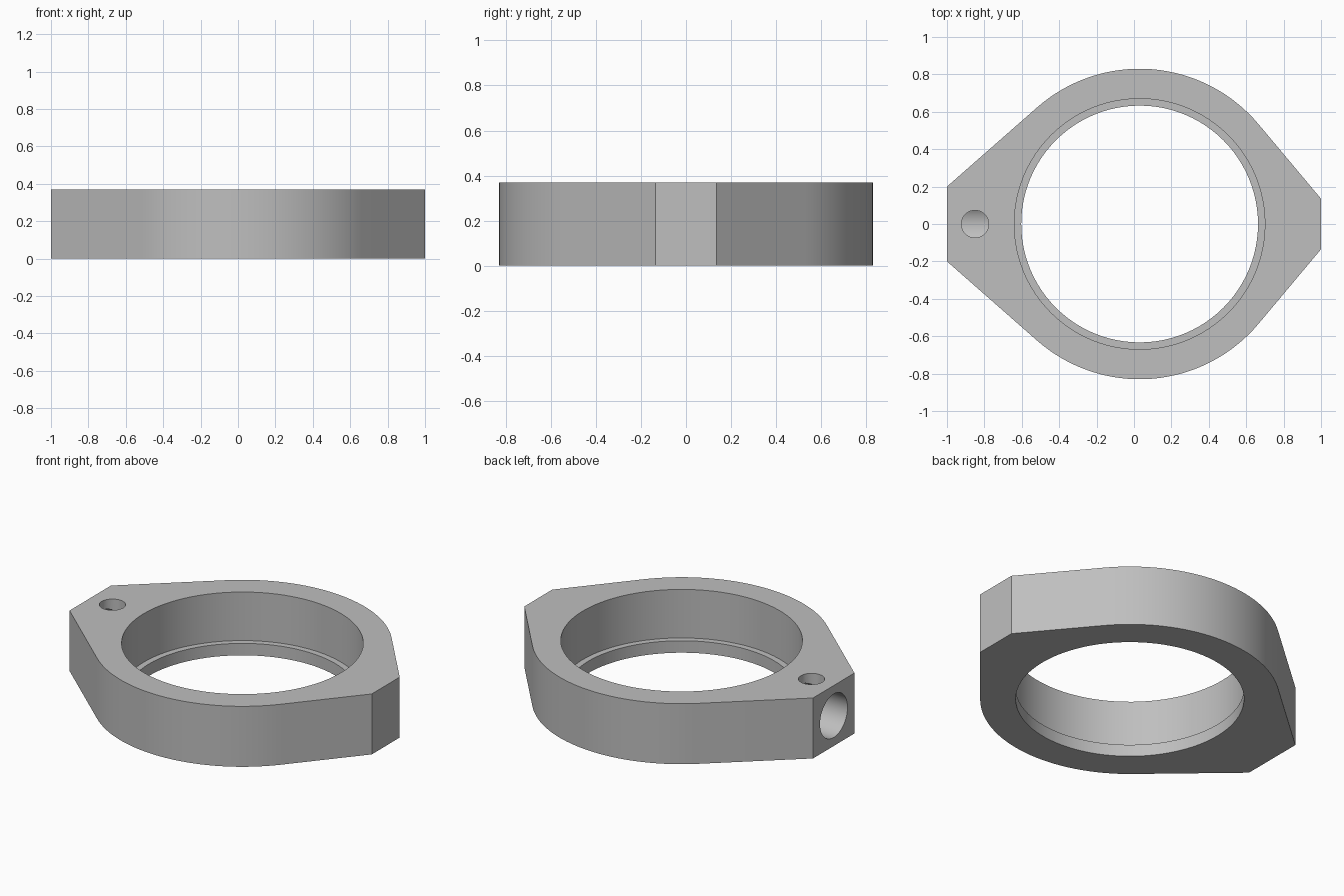
import bpy, bmesh
from math import acos, atan2, cos, sin, hypot, pi, radians
from mathutils import Matrix, Vector

cube = bpy.data.objects.get("Cube")
if cube:
    bpy.data.objects.remove(cube, do_unlink=True)

HEIGHT = 0.37
CENTRE_X = 0.03
OUTER_R = 0.83

grey = bpy.data.materials.new("plain grey")
grey.use_nodes = True
colour = (0.52, 0.52, 0.52, 1)
grey.diffuse_color = colour
grey.node_tree.nodes["Principled BSDF"].inputs["Base Color"].default_value = colour


def add_object(name, bm):
    bmesh.ops.recalc_face_normals(bm, faces=bm.faces)
    mesh = bpy.data.meshes.new(name)
    bm.to_mesh(mesh)
    bm.free()
    mesh.materials.append(grey)
    obj = bpy.data.objects.new(name, mesh)
    bpy.context.collection.objects.link(obj)
    return obj


def cylinder(name, radius, start, end, segments):
    """Cylinder running from one point to another."""
    start, end = Vector(start), Vector(end)
    axis = end - start
    turn = axis.to_track_quat('Z', 'Y').to_matrix().to_4x4()
    bm = bmesh.new()
    bmesh.ops.create_cone(bm, cap_ends=True, segments=segments, radius1=radius,
                          radius2=radius, depth=axis.length,
                          matrix=Matrix.Translation((start + end) / 2) @ turn)
    return add_object(name, bm)


def tangent_angle(x, y):
    """Angle on the outer circle where the line from a corner touches it."""
    dx = x - CENTRE_X
    swing = acos(OUTER_R / hypot(dx, y))
    return atan2(y, dx) + (swing if x > 0 else -swing)


# Outline: round body with straight flanks running to two flat ends
right_corner, left_corner = (1, 0.135), (-1, 0.2)
a0, a1 = tangent_angle(*right_corner), tangent_angle(*left_corner)
steps = 32
arc = [a0 + (a1 - a0) * i / steps for i in range(steps + 1)]
upper = [right_corner]
upper += [(CENTRE_X + OUTER_R * cos(a), OUTER_R * sin(a)) for a in arc]
upper.append(left_corner)
outline = upper + [(x, -y) for x, y in reversed(upper)]

bm = bmesh.new()
base = bm.faces.new([bm.verts.new((x, y, 0)) for x, y in outline])
top = bmesh.ops.extrude_face_region(bm, geom=[base])["geom"]
bmesh.ops.translate(bm, vec=(0, 0, HEIGHT),
                    verts=[v for v in top if isinstance(v, bmesh.types.BMVert)])
body = add_object("ring_body", bm)

# Cutters: stepped bore, blind side socket, small hole down into the socket
cutters = [
    cylinder("through_bore", 0.633, (CENTRE_X, 0, -0.1), (CENTRE_X, 0, 0.5), 96),
    cylinder("upper_bore", 0.67, (CENTRE_X, 0, 0.073), (CENTRE_X, 0, 0.5), 96),
    cylinder("side_socket", 0.133, (-1.1, 0, HEIGHT / 2), (-0.72, 0, HEIGHT / 2), 48),
    cylinder("small_hole", 0.073, (-0.85, 0, HEIGHT / 2), (-0.85, 0, 0.5), 32),
]
bpy.ops.object.select_all(action='DESELECT')
bpy.context.view_layer.objects.active = body
body.select_set(True)
for cutter in cutters:
    cutter.hide_render = True
    mod = body.modifiers.new(cutter.name, 'BOOLEAN')
    mod.operation = 'DIFFERENCE'
    mod.solver = 'EXACT'
    mod.object = cutter
    bpy.ops.object.modifier_apply(modifier=mod.name)
    bpy.data.objects.remove(cutter, do_unlink=True)

bpy.ops.object.shade_smooth_by_angle(angle=radians(25))
